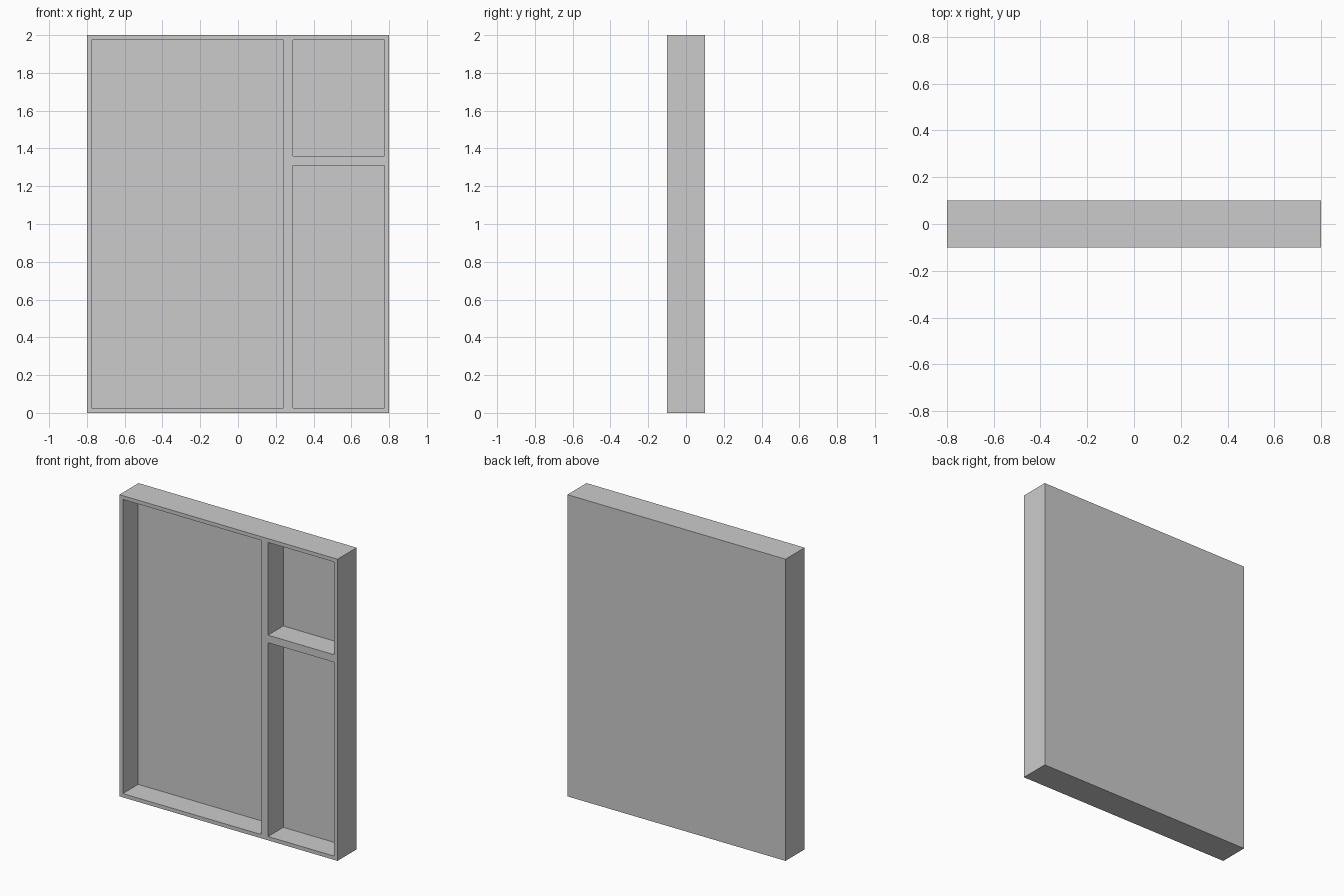
import bpy

if "Cube" in bpy.data.objects:
    bpy.data.objects.remove(bpy.data.objects["Cube"])

WALL, BACK = 0.025, 0.04
W, D, H = 1.6, 0.2, 2.0


def box(name, x0, x1, y0, y1, z0, z1):
    bpy.ops.mesh.primitive_cube_add(size=1, location=((x0 + x1) / 2, (y0 + y1) / 2, (z0 + z1) / 2))
    ob = bpy.context.object
    ob.name = name
    ob.scale = (x1 - x0, y1 - y0, z1 - z0)
    bpy.ops.object.transform_apply(location=True, rotation=False, scale=True)
    return ob


# Solid cabinet block
cabinet = box("shelf_cabinet", -W / 2, W / 2, -D / 2, D / 2, 0, H)

# Open compartments: x range, z range
compartments = {
    "large_compartment": (-W / 2 + WALL, 0.24, WALL, H - WALL),
    "lower_compartment": (0.29, W / 2 - WALL, WALL, 1.31),
    "upper_compartment": (0.29, W / 2 - WALL, 1.36, H - WALL),
}

# Carve each compartment from the front, leaving the back panel
for name, (x0, x1, z0, z1) in compartments.items():
    cutter = box(name + "_cutter", x0, x1, -D / 2 - 0.1, D / 2 - BACK, z0, z1)
    cutter.hide_render = True
    bpy.context.view_layer.objects.active = cabinet
    mod = cabinet.modifiers.new(name, 'BOOLEAN')
    mod.operation = 'DIFFERENCE'
    mod.solver = 'EXACT'
    mod.object = cutter
    bpy.ops.object.modifier_apply(modifier=mod.name)
    bpy.data.objects.remove(cutter)
